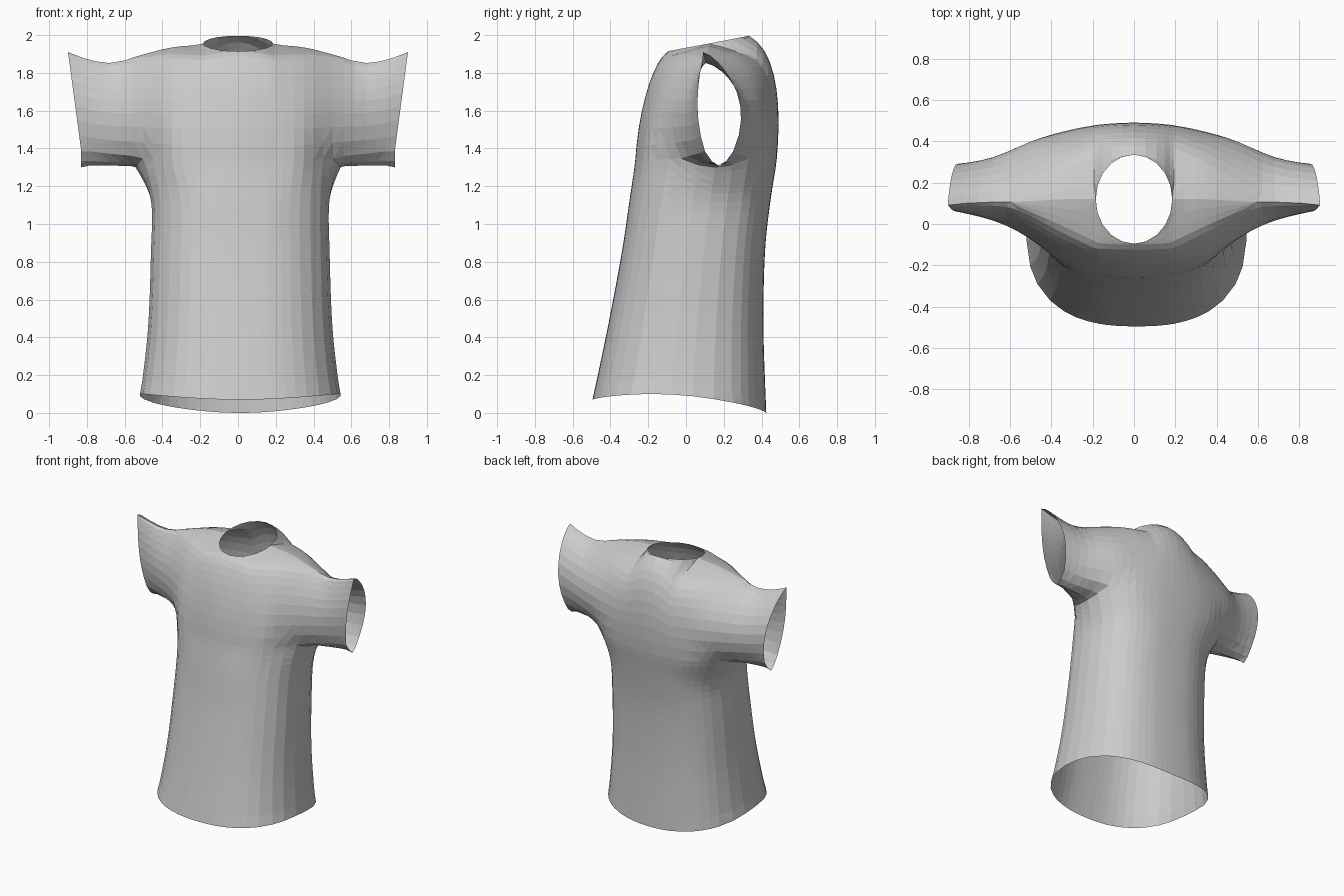
import bpy, bmesh, math
from mathutils import Vector

cube = bpy.data.objects.get("Cube")
if cube:
    bpy.data.objects.remove(cube)


def sample(pts, t):
    """Point at parameter t on a smooth curve through pts."""
    i = max(0, min(int(t), len(pts) - 2))
    f = t - i
    a, b = pts[i], pts[i + 1]
    before = pts[i - 1] if i > 0 else 2 * a - b
    after = pts[i + 2] if i + 2 < len(pts) else 2 * b - a
    ease = f * f * (3 - 2 * f)
    leave, arrive = f * (1 - f) ** 2, f * f * (1 - f)
    return a.lerp(b, ease) + (b - before) / 2 * leave - (after - a) / 2 * arrive


def refine(pts, steps):
    return [sample(pts, k / steps) for k in range((len(pts) - 1) * steps + 1)]


def skin(bm, lines):
    """Faces between neighbouring polylines of equal length."""
    grid = [[bm.verts.new(p) for p in line] for line in lines]
    for r, s in zip(grid, grid[1:]):
        for k in range(len(r) - 1):
            bm.faces.new((r[k], s[k], s[k + 1], r[k + 1]))


def mirror_lines(lines, side):
    return [[Vector((p.x * side, p.y, p.z)) for p in line] for line in lines]


# Key stations from centre to sleeve mouth:
# x, chest y, back y, shoulder y, shoulder z, fullness
stations = [Vector(row) for row in (
    (0, -.27, .48, .12, 1.955, 0),
    (.185, -.25, .468, .12, 1.955, 0),
    (.35, -.2, .43, .12, 1.94, .05),
    (.5, -.03, .34, .11, 1.9, .4),
    (.68, .06, .27, .1, 1.855, .35),
    (.83, .1, .25, .09, 1.91, .25))]
opposite = stations[1].copy()
opposite[0] *= -1
track = [opposite] + stations
NECK, ARMPIT, MOUTH = 1, 3, 5
CHEST, ROWS, FLAT = 1.325, 9, 3
NECK_X, NECK_Y, NECK_TILT = .185, .215, .19


def panel(u, row, facing):
    """Line climbing from the chest to the collar, then flat to the neck or shoulder."""
    x, top_y, top_z = row[0], row[3], row[4]
    if facing < 0:
        start, bulge, power = row[1], -row[5], 1.5
    else:
        start, bulge, power = row[2], row[5] + .1, 3 - x
    # The flat of the shoulder narrows towards the sleeve
    width = NECK_Y * max(0, min(1, (.6 - x) / (.6 - NECK_X)))
    side = min(1, x / NECK_X) ** 2
    fall = facing * NECK_TILT * (1 - side) - .3 * side
    collar = Vector((x, top_y + facing * width, top_z + fall * width))
    hole = facing * NECK_Y * math.sqrt(max(0, 1 - (x / NECK_X) ** 2)) if u < NECK else 0
    edge = Vector((x, top_y + hole, top_z + NECK_TILT * hole))
    base = CHEST + .02 * max(0, u - ARMPIT + 1)
    lean = .07 * max(0, u - MOUTH + 1)
    line = []
    for k in range(ROWS + 1):
        s = k / ROWS
        rise = 1 - (1 - s) ** 1.5
        y = start + (collar.y - start) * s ** power + bulge * s * (1 - s) ** 2
        line.append(Vector((x + lean * rise, y, base + (collar.z - base) * rise)))
    edge.x += lean
    return line + [line[-1].lerp(edge, (k + 1) / FLAT) for k in range(FLAT)]


def column(u):
    """Front, underarm and back lines at station u."""
    row = sample(track, u + 1)
    f, b = panel(u, row, -1), panel(u, row, 1)
    below = Vector((max(row[0], .55), (row[1] + row[2]) / 2, CHEST - .025))
    return f, refine([f[0], below, b[0]], 2), b


neck_us = [math.sin(math.pi * k / 10) for k in range(5)]
torso = [column(u) for u in neck_us + [NECK + k / 3 for k in range(3 * (ARMPIT - NECK) + 1)]]
sleeve = [column(ARMPIT + k / 3) for k in range(3 * (MOUTH - ARMPIT) + 1)]
chest = [c[0][0] for c in torso] + torso[-1][1][1:-1] + [c[2][0] for c in reversed(torso)]

# Body rings below the chest: z, half width, front y, back y
rings = [(1.12, .475, -.3, .447), (.85, .477, -.34, .418),
         (.45, .492, -.415, .41), (0, .532, -.495, .425)]
SWAY = .012


def drop(p, side):
    """Line hanging from a chest point down to the hem."""
    a = math.atan2((p.y - .1) / .37, p.x / .55)
    ca, sa = math.cos(a), math.sin(a)
    r = (abs(ca) ** 2.5 + abs(sa) ** 2.5) ** -.4
    path = [Vector((p.x * side, p.y, p.z))]
    for z, half, front, back in rings:
        middle, depth = (front + back) / 2, (back - front) / 2
        path.append(Vector((side * half * r * ca + SWAY, middle + depth * r * sa, z)))
    path[-1].z = .095 - .035 * sa - .06 * sa * sa      # hem dips at the back
    return refine(path, 5)


# Front and back panels, sleeve underside and body tube on each side
bm = bmesh.new()
for side in (1, -1):
    for part in (0, 2):
        skin(bm, mirror_lines([c[part] for c in torso + sleeve[1:]], side))
    skin(bm, mirror_lines([c[1] for c in sleeve], side))
    skin(bm, [drop(p, side) for p in chest])

# Weld the panels and relax the cloth away from its open edges
bmesh.ops.remove_doubles(bm, verts=bm.verts[:], dist=.002)
inner = [v for v in bm.verts if not v.is_boundary]
for _ in range(2):
    bmesh.ops.smooth_vert(bm, verts=inner, factor=.4,
                          use_axis_x=True, use_axis_y=True, use_axis_z=True)
bmesh.ops.recalc_face_normals(bm, faces=bm.faces[:])
bmesh.ops.triangulate(bm, faces=bm.faces[:])

mesh = bpy.data.meshes.new("shirt")
bm.to_mesh(mesh)
bm.free()
shirt = bpy.data.objects.new("shirt", mesh)
bpy.context.collection.objects.link(shirt)

# Plain cloth colour
grey = (.6, .6, .6, 1)
cloth = bpy.data.materials.new("light_grey_cloth")
cloth.use_nodes = True
cloth.diffuse_color = grey
cloth.node_tree.nodes["Principled BSDF"].inputs["Base Color"].default_value = grey
mesh.materials.append(cloth)
